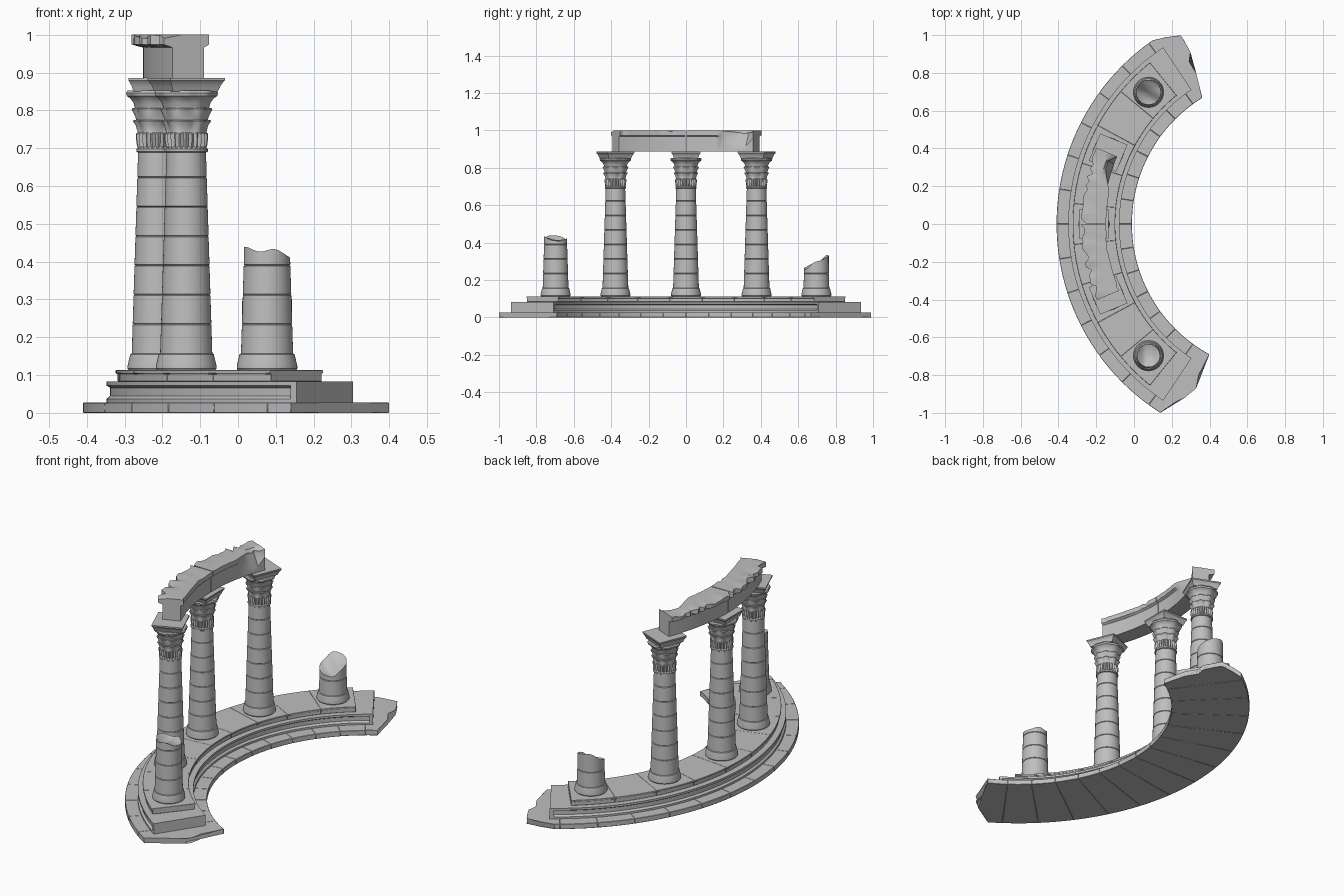
import bpy, bmesh, math, random
from math import sin, cos, pi, radians

random.seed(4)
cube = bpy.data.objects.get("Cube")
if cube:
    bpy.data.objects.remove(cube)

stone = bpy.data.materials.new("grey_stone")
stone.use_nodes = True
GREY = (0.52, 0.52, 0.52, 1)
stone.diffuse_color = GREY
stone.node_tree.nodes["Principled BSDF"].inputs["Base Color"].default_value = GREY

CX = 0.774          # centre of the curved plan
AXIS = 0.986        # radius of the column line
FLOOR = 0.113       # top of the platform


def polar(r, deg, z):
    a = radians(deg)
    return (CX - r * cos(a), r * sin(a), z)


def loft(name, loops, bevel=0.0):
    """Skin a row of closed loops and cap both ends."""
    bm = bmesh.new()
    rows = [[bm.verts.new(p) for p in loop] for loop in loops]
    n = len(rows[0])
    for a, b in zip(rows, rows[1:]):
        for i in range(n):
            j = (i + 1) % n
            bm.faces.new((a[i], a[j], b[j], b[i]))
    bm.faces.new(rows[0])
    bm.faces.new(rows[-1])
    bmesh.ops.recalc_face_normals(bm, faces=bm.faces)
    mesh = bpy.data.meshes.new(name)
    bm.to_mesh(mesh)
    bm.free()
    mesh.materials.append(stone)
    ob = bpy.data.objects.new(name, mesh)
    bpy.context.collection.objects.link(ob)
    bpy.ops.object.select_all(action='DESELECT')
    ob.select_set(True)
    bpy.context.view_layer.objects.active = ob
    bpy.ops.object.shade_smooth_by_angle(angle=radians(32))
    if bevel:
        mod = ob.modifiers.new("worn_edge", 'BEVEL')
        mod.width = bevel
        mod.segments = 1
        mod.angle_limit = radians(40)
        mod.limit_method = 'ANGLE'
    return ob


def arc_block(name, profile, a0, a1, steps=8, bevel=0.0):
    """Sweep an (r, z) profile round the plan centre."""
    loops = [[polar(r, a0 + (a1 - a0) * i / steps, z) for r, z in profile]
             for i in range(steps + 1)]
    return loft(name, loops, bevel)


def lathe(name, cx, cy, rings, segs=48, turn=0.0):
    """Rings are (radius, z, lobes, depth); z may be a function of x, y."""
    loops = []
    for r, z, *wave in rings:
        lobes, depth = wave or (0, 0)
        loop = []
        for i in range(segs):
            t = 2 * pi * i / segs + turn
            rr = r * (1 - depth * (0.5 - 0.5 * cos(lobes * t)))
            x, y = rr * cos(t), rr * sin(t)
            loop.append((cx + x, cy + y, z(x, y) if callable(z) else z))
        loops.append(loop)
    return loft(name, loops)


def shaft_radius(z):
    return 0.069 - 0.017 * (z - 0.155) / 0.54


def shaft_rings(top):
    """Moulded foot and a tapered shaft with drum joints."""
    rings = [(0.077, FLOOR), (0.08, 0.117), (0.08, 0.125), (0.074, 0.15),
             (0.073, 0.155), (0.069, 0.157)]
    z = 0.235
    while z < top - 0.01:
        r = shaft_radius(z)
        rings += [(r, z - 0.002), (r - 0.0025, z), (r, z + 0.002)]
        z += 0.0775
    return rings


# Ground slab: wedge stones, with a ragged stone at each end
def box(r0, r1, z0, z1):
    return [(r0, z0), (r1, z0), (r1, z1), (r0, z1)]


for k in range(-6, 6):
    arc_block("slab_stone", box(0.785, 1.184, 0, 0.027), k * 9, k * 9 + 9, 6, 0.0015)

ragged = {
    "left_slab_end": (54, [(1.184, 55.2), (1.159, 58.6), (1.129, 62.3), (1.089, 62.4),
                           (1.026, 62.5), (0.986, 60.6), (0.915, 61), (0.785, 58.3)]),
    "right_slab_end": (-54, [(1.184, -57.6), (1.091, -59.5), (1.049, -61.3),
                             (0.977, -63), (0.91, -61.5), (0.785, -61.5)]),
}
for name, (start, edge) in ragged.items():
    loops = []
    for t in (0, 0.25, 0.5, 0.75, 1):
        ends = [(r, start + (a - start) * t) for r, a in edge]
        loops.append([polar(r, a, 0.027) for r, a in ends]
                     + [polar(r, a, 0) for r, a in reversed(ends)])
    loft(name, loops, 0.0015)

# Middle step: moulded sides between plain end stones
outer = [(1.122, 0.027), (1.122, 0.037), (1.116, 0.042), (1.112, 0.045),
         (1.112, 0.066), (1.117, 0.07), (1.122, 0.072), (1.122, 0.083)]
inner = [(0.851 + 1.122 - r, z) for r, z in reversed(outer)]
arc_block("middle_step", outer + inner, -55.5, 55.5, 72)
for side in (-1, 1):
    arc_block("middle_step_end", box(0.851, 1.122, 0.027, 0.083),
              side * 55.5, side * 56.5, 2)

# Upper step with a thin lip, split into paving stones
upper = [(0.88, 0.083), (1.092, 0.083), (1.092, 0.102), (1.098, 0.105),
         (1.098, FLOOR), (0.874, FLOOR), (0.874, 0.105), (0.88, 0.102)]
width = 51.1 * 2 / 9
for k in range(9):
    arc_block("upper_step_stone", upper, -51.1 + k * width,
              -51.1 + (k + 1) * width, 8, 0.001)

# Three whole columns with leafy capitals and square tops
capital = [(0.052, 0.688), (0.057, 0.691), (0.057, 0.698), (0.053, 0.701),
           (0.055, 0.704, 24, 0.12), (0.058, 0.725, 24, 0.14), (0.058, 0.738, 24, 0.12),
           (0.053, 0.742), (0.055, 0.748, 8, 0.06), (0.058, 0.76, 8, 0.1),
           (0.066, 0.772, 8, 0.14), (0.064, 0.775, 8, 0.14), (0.057, 0.774),
           (0.06, 0.785), (0.069, 0.803, 8, 0.12), (0.067, 0.806, 8, 0.12),
           (0.06, 0.804), (0.064, 0.82), (0.073, 0.832, 8, 0.05),
           (0.082, 0.838, 8, 0.06), (0.084, 0.846, 8, 0.06), (0.08, 0.852, 8, 0.06)]
top_plate = [(0.064, 0.85), (0.068, 0.86), (0.07, 0.866), (0.076, 0.877),
             (0.078, 0.879), (0.078, 0.886)]
for deg in (-22.5, 0, 22.5):
    x, y, _ = polar(AXIS, deg, 0)
    lathe("column_shaft", x, y, shaft_rings(0.66) + [(0.052, 0.695)])
    lathe("column_capital", x, y, capital, 96, radians(-deg))
    lathe("capital_plate", x, y, [(s * math.sqrt(2), z) for s, z in top_plate],
          4, radians(45 - deg))


# Two broken column stumps
def front_break(x, y):
    return 0.424 - 0.13 * x - 0.1 * y + 0.006 * sin(75 * x)


def back_break(x, y):
    return 0.296 + 0.58 * y + 0.006 * sin(60 * y + 40 * x)


for deg, cut, low in ((-45, front_break, 0.41), (45, back_break, 0.25)):
    x, y, _ = polar(AXIS, deg, 0)
    rim = shaft_radius(low)
    hollow = []
    for f in (1, 0.85, 0.65, 0.4, 0.15, 0.02):
        dip = 0.014 * (1 - f * f)
        hollow.append((rim * f, lambda px, py, d=dip: cut(px, py) - d))
    lathe("broken_column", x, y, shaft_rings(low) + hollow)


# Curved beam over the columns: two stones with a chipped cornice
def beam_section(deg):
    lip_in = random.choice((0.014, 0.014, 0.012, 0.008))
    lip_out = random.choice((0.03, 0.028, 0.024, 0.012, 0.002))
    top_in = 1.0 - random.choice((0, 0, 0, 0.006))
    top_out = 1.0 - random.choice((0, 0, 0.004, 0.01))
    ri, ro = 0.935, 1.025
    bite = max(0, min(1, (deg - 11) / 6)) * max(0, min(1, (23 - deg) / 3))
    lip_in -= 0.045 * bite
    top_in -= 0.012 * bite
    shoulder = 0.966 - 0.05 * bite
    pts = [(ri, 0.886), (ri, shoulder), (ri - lip_in, 0.974), (ri - lip_in, top_in),
           (0.96 + 0.02 * bite, 1.0), (1.0, 1.0), (ro + lip_out, top_out),
           (ro + lip_out, 0.974), (ro, 0.966), (ro, 0.886)]
    return [polar(r, deg, z) for r, z in pts]


for name, a0, a1 in (("right_beam_stone", -22.5, -0.15), ("left_beam_stone", 0.15, 22.5)):
    loft(name, [beam_section(a0 + (a1 - a0) * i / 18) for i in range(19)])
